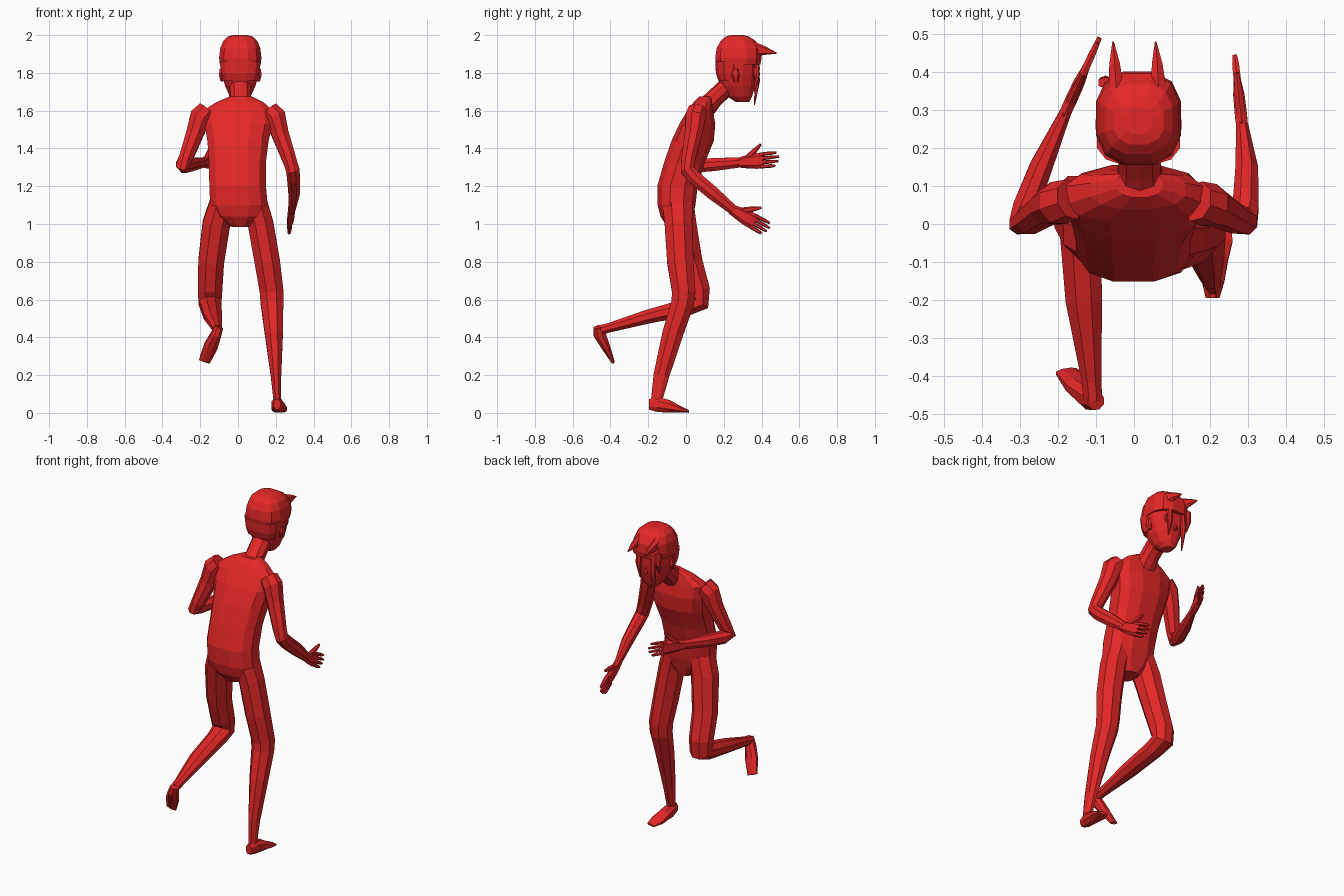
import bpy, bmesh, math
from mathutils import Vector as V

red = bpy.data.materials.new("red plastic")
red.diffuse_color = (0.78, 0.02, 0.02, 1)


def loft(name, stations, n=8, ref=(1, 0, 0), flat=False, p=2.0):
    """Skin rings (x, y, z, half width, half depth) along a path; flat keeps rings level."""
    pts = [V(s[:3]) for s in stations]
    bm = bmesh.new()
    rings = []
    for i, s in enumerate(stations):
        a = (pts[i] - pts[max(i - 1, 0)]).normalized()
        b = (pts[min(i + 1, len(pts) - 1)] - pts[i]).normalized()
        t = V((0, 0, 1)) if flat else (a + b).normalized()
        u = V(ref)
        u = (u - t * u.dot(t)).normalized()
        w = t.cross(u)
        k = 1 / math.cos(math.pi / n)
        ring = []
        for j in range(n):
            g = 2 * math.pi * (j + 0.5) / n
            c, d = math.cos(g), math.sin(g)
            c = math.copysign(min(1, abs(c) * k) ** (2 / p), c)
            d = math.copysign(min(1, abs(d) * k) ** (2 / p), d)
            ring.append(bm.verts.new(pts[i] + u * c * s[3] + w * d * s[4]))
        rings.append(ring)
    for r0, r1 in zip(rings, rings[1:]):
        for j in range(n):
            bm.faces.new((r0[j], r0[(j + 1) % n], r1[(j + 1) % n], r1[j]))
    bm.faces.new(rings[0])
    bm.faces.new(rings[-1])
    bmesh.ops.recalc_face_normals(bm, faces=bm.faces)
    me = bpy.data.meshes.new(name)
    bm.to_mesh(me)
    bm.free()
    me.materials.append(red)
    ob = bpy.data.objects.new(name, me)
    bpy.context.collection.objects.link(ob)
    return ob


# Torso, leaning forward
loft("torso", [
    (.015, -.04, .985, .05, .06), (.01, -.05, 1.04, .125, .085),
    (.005, -.05, 1.1, .152, .10), (-.002, -.045, 1.2, .15, .107),
    (-.003, -.01, 1.32, .15, .108), (0, .035, 1.44, .162, .112),
    (.003, .06, 1.53, .18, .095), (.0, .075, 1.6, .185, .068),
    (.01, .09, 1.645, .125, .05), (.015, .105, 1.675, .06, .035)],
    n=12, flat=True, p=2.5)

# Neck and head
loft("neck", [(.015, .08, 1.59, .07, .06), (.015, .15, 1.665, .055, .048),
              (.012, .24, 1.75, .055, .05)], n=10)
loft("head", [
    (.012, .30, 1.645, .028, .035), (.012, .285, 1.675, .055, .065),
    (.012, .275, 1.73, .08, .09), (.012, .268, 1.79, .097, .105),
    (.012, .268, 1.86, .105, .108), (.012, .27, 1.94, .09, .09)],
    n=12, flat=True, p=2.3)

# Hair cap, back hair, two horn tufts and hanging strands
loft("hair_cap", [
    (.012, .276, 1.845, .108, .118), (.012, .278, 1.88, .112, .123),
    (.012, .279, 1.93, .106, .117), (.012, .276, 1.97, .09, .092),
    (.012, .272, 1.992, .066, .062), (.012, .272, 2.0, .035, .035)],
    n=12, flat=True, p=2.6)
loft("back_hair", [
    (.012, .232, 1.76, .09, .062), (.012, .226, 1.80, .101, .068),
    (.012, .225, 1.86, .109, .07)], n=12, flat=True, p=2.6)
for x in (-.047, .065):
    loft("horn_tuft", [(x, .355, 1.925, .02, .042), (x - .004, .42, 1.917, .014, .022),
                       (x - .008, .48, 1.904, .002, .003)], n=6)
for x, z in ((-.04, 1.63), (.055, 1.70), (-.075, 1.76)):
    loft("hair_strand", [(x, .372, 1.885, .018, .015), (x, .378, (z + 1.88) / 2, .014, .013),
                         (x, .362, z, .002, .003)], n=6)

# Eyes, ears and nose
for side in (-1, 1):
    x = .012 + side * .045
    loft("eye", [(x, .36, 1.80, .024, .03), (x, .372, 1.80, .024, .03)], n=12)
    loft("pupil", [(x, .37, 1.80, .01, .014), (x, .376, 1.80, .01, .014)], n=10)
    x = .012 + side * .097
    loft("ear", [(x, .265, 1.755, .008, .012), (x + side * .006, .262, 1.79, .01, .022),
                 (x + side * .004, .262, 1.82, .008, .014)], n=6, flat=True)
loft("nose", [(.012, .355, 1.79, .006, .008), (.012, .372, 1.745, .011, .014),
              (.012, .355, 1.735, .008, .008)], n=6, flat=True)

# Arms: shoulder, bent elbow, wrist
loft("left_arm", [
    (-.165, .065, 1.60, .05, .05), (-.2, .055, 1.565, .056, .054),
    (-.228, .045, 1.48, .046, .046), (-.275, .01, 1.35, .037, .036),
    (-.295, .002, 1.31, .034, .036), (-.285, .045, 1.307, .034, .036),
    (-.245, .15, 1.315, .03, .034), (-.18, .295, 1.327, .015, .026)])
loft("right_arm", [
    (.165, .06, 1.60, .05, .05), (.198, .05, 1.565, .056, .054),
    (.222, .04, 1.48, .046, .046), (.272, .012, 1.34, .037, .037),
    (.29, .008, 1.285, .035, .037), (.294, .045, 1.245, .034, .037),
    (.297, .14, 1.165, .03, .036), (.285, .255, 1.07, .016, .026)])


def hand(side, wrist, tip):
    """Flat open hand with four fingers and a raised thumb."""
    w, d = V(wrist), V(tip) - V(wrist)
    length = d.length
    d.normalize()
    up = (V((0, 0, 1)) - d * d.z).normalized()
    across = d.cross(up)

    def limb(name, pts):
        loft(name, [(*(w + d * a + up * b), t, h) for a, b, t, h in pts], n=6, ref=across)

    limb(side + "_palm", [(-.02, 0, .015, .026), (.035, 0, .016, .036),
                          (.085, 0, .015, .042), (.125, 0, .01, .041)])
    for i, f in enumerate((.94, 1, .97, .88)):
        b = .032 - .0213 * i
        limb(side + "_finger", [(.11, b, .01, .0105), (.17, b * 1.06, .009, .0095),
                                (length * f, b * 1.08, .006, .006)])
    limb(side + "_thumb", [(.03, .015, .012, .018), (.075, .05, .011, .015),
                           (.118, .085, .006, .007)])


hand("left", (-.18, .295, 1.327), (-.09, .492, 1.345))
hand("right", (.285, .255, 1.07), (.266, .438, .968))

# Lifted leg with the knee bent, and its foot
loft("lifted_leg", [
    (-.085, -.04, 1.11, .065, .08), (-.115, -.02, 1.0, .073, .075),
    (-.142, .02, .8, .068, .067), (-.148, .065, .65, .065, .062),
    (-.148, .07, .585, .06, .055), (-.143, 0, .558, .054, .046),
    (-.132, -.2, .51, .048, .037), (-.112, -.41, .45, .026, .025),
    (-.108, -.462, .437, .024, .026)])
loft("lifted_foot", [
    (-.1, -.468, .455, .022, .022), (-.116, -.457, .415, .028, .032),
    (-.145, -.425, .35, .037, .023), (-.178, -.388, .272, .03, .009)])

# Standing leg and its foot
loft("standing_leg", [
    (.09, -.045, 1.11, .065, .08), (.12, -.04, 1.0, .068, .073),
    (.155, -.03, .8, .067, .07), (.178, -.012, .64, .063, .062),
    (.18, -.018, .58, .06, .06), (.19, -.07, .42, .048, .055),
    (.201, -.13, .2, .028, .042), (.208, -.155, .07, .02, .03)])
loft("standing_foot", [
    (.207, -.195, .045, .018, .028), (.208, -.15, .045, .03, .04),
    (.212, -.09, .034, .036, .033), (.22, -.04, .02, .04, .019),
    (.23, .012, .008, .026, .007)])
